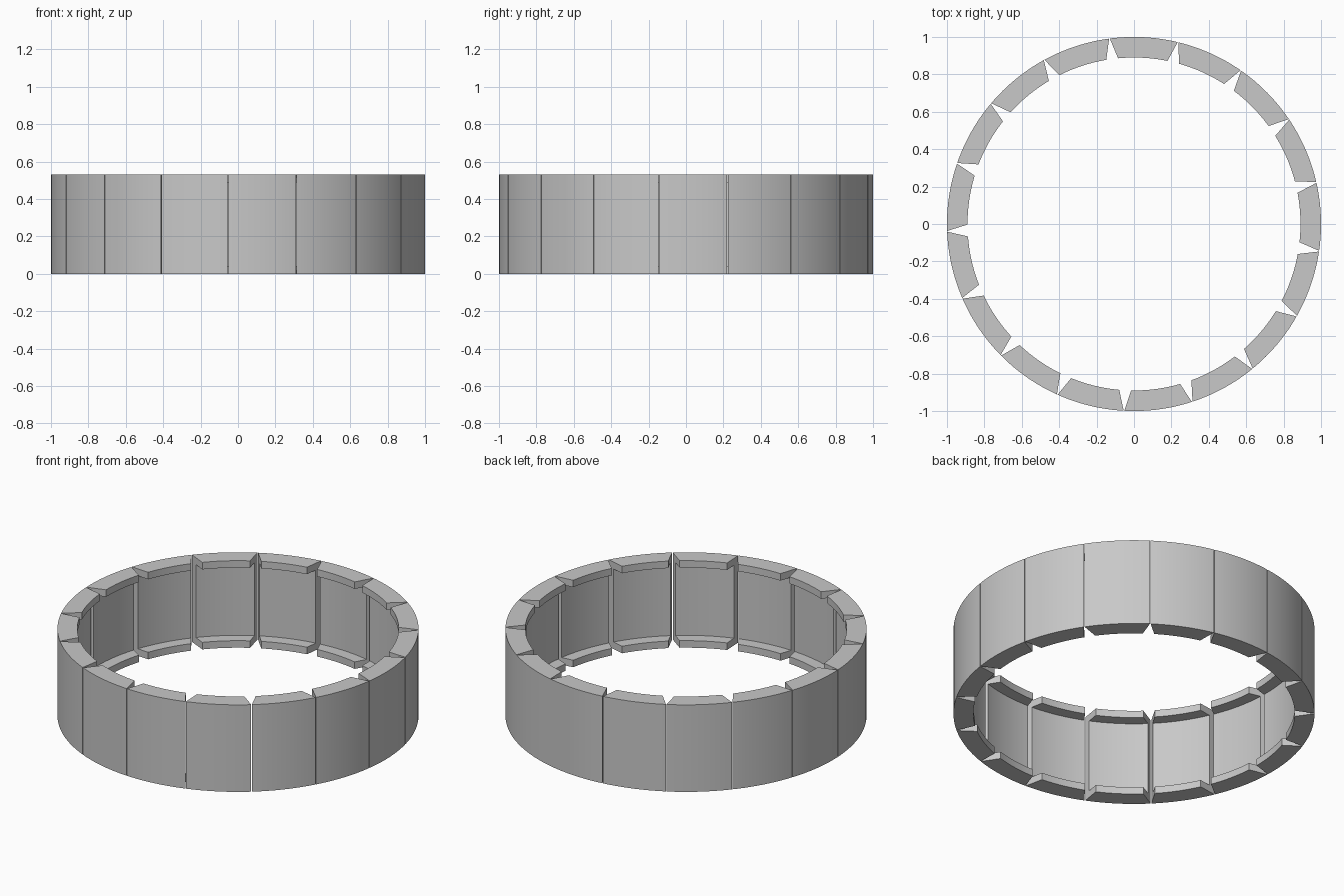
import bpy, bmesh, math

cube = bpy.data.objects.get("Cube")
if cube:
    bpy.data.objects.remove(cube, do_unlink=True)

# Overall sizes
COUNT = 17
HEIGHT, LIP = 0.532, 0.043
R_OUT, R_PANEL, R_LIP = 1.0, 0.96, 0.89
HALF_OUT, HALF_LIP = 10.48, 8.55   # half spans in degrees
STEPS = 16
FIRST = 86.95                      # centre direction of first segment

# Material
grey = bpy.data.materials.new("light_grey")
grey.use_nodes = True
colour = (0.58, 0.58, 0.58, 1)
grey.diffuse_color = colour
grey.node_tree.nodes["Principled BSDF"].inputs["Base Color"].default_value = colour


def half_span(r):
    """Segment half angle, narrowing towards the inside of the ring."""
    f = (R_OUT - r) / (R_OUT - R_LIP)
    return math.radians(HALF_OUT + f * (HALF_LIP - HALF_OUT))


# C-shaped section: thin wall with a lip at top and bottom
section = [
    (R_OUT, 0), (R_OUT, HEIGHT), (R_LIP, HEIGHT), (R_LIP, HEIGHT - LIP),
    (R_PANEL, HEIGHT - LIP), (R_PANEL, LIP), (R_LIP, LIP), (R_LIP, 0),
]

# Sweep the section along the arc of one segment
bm = bmesh.new()
rows = []
for i in range(STEPS + 1):
    t = 2 * i / STEPS - 1
    row = []
    for r, z in section:
        a = t * half_span(r)
        row.append(bm.verts.new((r * math.cos(a), r * math.sin(a), z)))
    rows.append(row)
n = len(section)
for a, b in zip(rows, rows[1:]):
    for j in range(n):
        k = (j + 1) % n
        bm.faces.new((a[j], a[k], b[k], b[j]))
bm.faces.new(rows[0])
bm.faces.new(rows[-1])
bmesh.ops.recalc_face_normals(bm, faces=bm.faces)
mesh = bpy.data.meshes.new("ring_segment")
bm.to_mesh(mesh)
bm.free()
mesh.materials.append(grey)

# Place the segments around the ring
for k in range(COUNT):
    seg = bpy.data.objects.new(f"ring_segment_{k + 1}", mesh)
    seg.rotation_euler.z = math.radians(FIRST + k * 360 / COUNT)
    bpy.context.collection.objects.link(seg)
    if k == 0:
        bpy.ops.object.select_all(action="DESELECT")
        seg.select_set(True)
        bpy.context.view_layer.objects.active = seg
        bpy.ops.object.shade_smooth_by_angle(angle=math.radians(30))
